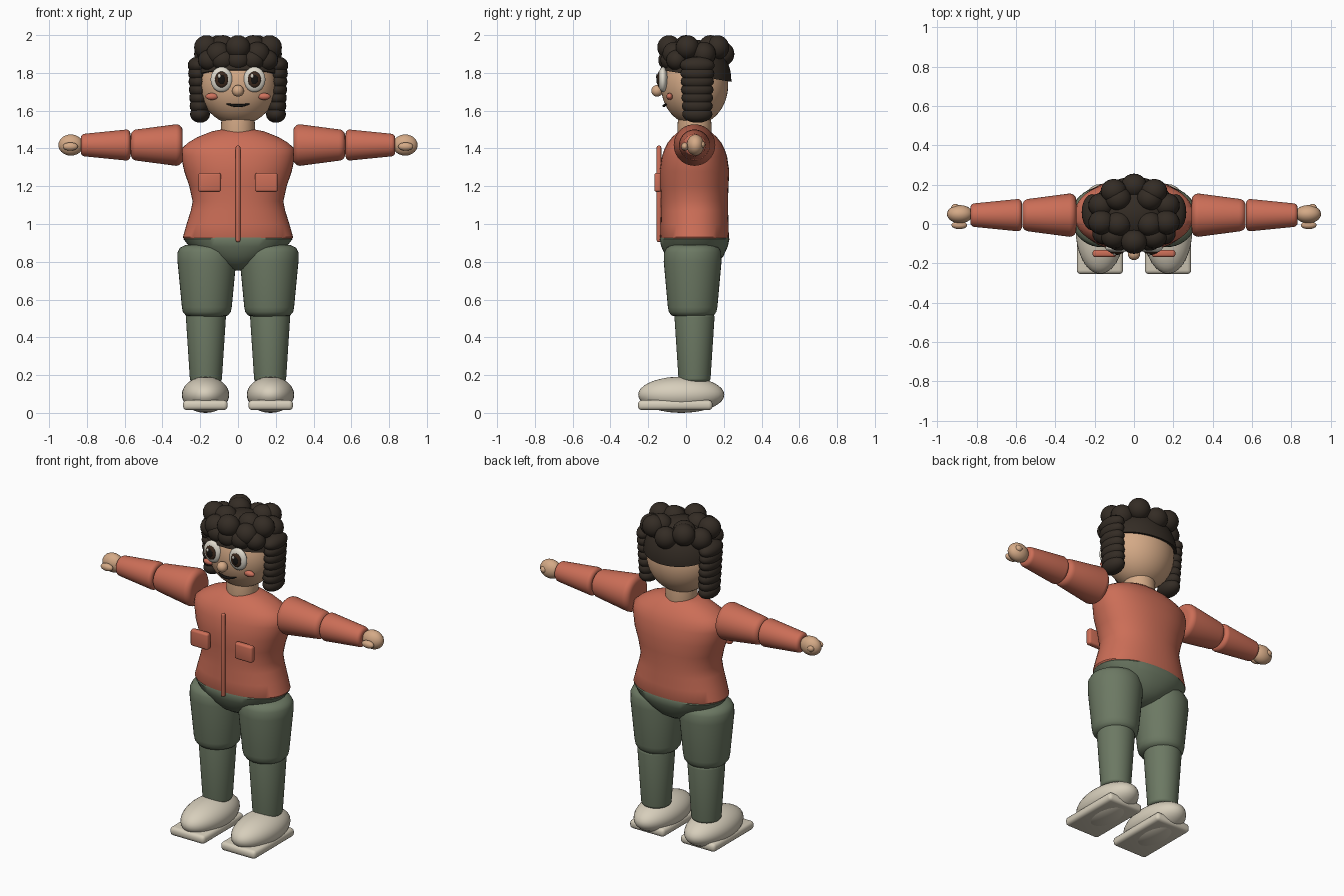
import bpy, bmesh, math
from mathutils import Vector, Matrix

if "Cube" in bpy.data.objects:
    bpy.data.objects.remove(bpy.data.objects["Cube"])


def mat(name, r, g, b):
    m = bpy.data.materials.new(name)
    m.diffuse_color = (r, g, b, 1)
    m.use_nodes = True
    m.node_tree.nodes["Principled BSDF"].inputs["Base Color"].default_value = m.diffuse_color
    return m


CORAL = mat("coral_cloth", 0.60, 0.155, 0.095)
GREEN = mat("olive_cloth", 0.15, 0.19, 0.125)
SKIN = mat("skin", 0.66, 0.40, 0.24)
HAIR = mat("dark_hair", 0.034, 0.025, 0.018)
CREAM = mat("cream_shoe", 0.68, 0.62, 0.50)
WHITE = mat("eye_white", 0.74, 0.70, 0.61)
BROWN = mat("iris_brown", 0.045, 0.022, 0.012)
BLACK = mat("black", 0.008, 0.007, 0.006)
BLUSH = mat("blush", 0.62, 0.17, 0.11)
CY = 0.045  # depth of the body axis


def finish(name, bm, material, angle=40):
    bmesh.ops.recalc_face_normals(bm, faces=bm.faces[:])
    me = bpy.data.meshes.new(name)
    bm.to_mesh(me)
    bm.free()
    me.materials.append(material)
    ob = bpy.data.objects.new(name, me)
    bpy.context.collection.objects.link(ob)
    bpy.ops.object.select_all(action='DESELECT')
    ob.select_set(True)
    bpy.context.view_layer.objects.active = ob
    bpy.ops.object.shade_smooth_by_angle(angle=math.radians(angle))
    return ob


def ball(name, loc, size, material, seg=28):
    bm = bmesh.new()
    bmesh.ops.create_uvsphere(bm, u_segments=seg, v_segments=seg // 2, radius=1)
    bm.transform(Matrix.Translation(loc) @ Matrix.Diagonal((*size, 1)))
    return finish(name, bm, material, 60)


def loft(name, rings, material, loc=(0, 0, 0), rot=None, power=2.0, seg=40):
    """Stack (height, half width, half depth) rings into a closed body."""
    bm = bmesh.new()
    rows = []
    for h, rx, ry in rings:
        row = []
        for i in range(seg):
            a = 2 * math.pi * i / seg
            c, s = math.cos(a), math.sin(a)
            row.append(bm.verts.new((
                rx * math.copysign(abs(c) ** (2 / power), c),
                ry * math.copysign(abs(s) ** (2 / power), s), h)))
        rows.append(row)
    for lo, hi in zip(rows, rows[1:]):
        for i in range(seg):
            j = (i + 1) % seg
            bm.faces.new((lo[i], lo[j], hi[j], hi[i]))
    bm.faces.new(rows[0])
    bm.faces.new(rows[-1])
    bm.transform(Matrix.Translation(loc) @ (rot or Matrix()))
    return finish(name, bm, material)


def limb(name, length, r0, r1, soft, material, loc, rot=None):
    """Tapered cylinder with rounded ends, growing along its axis."""
    prof = []
    for k in range(6):
        a = math.pi / 2 * k / 5
        prof.append((soft * (1 - math.sin(a)), soft * (1 - math.cos(a))))
    prof.reverse()
    start = [(h, r0 - d) for h, d in reversed([(p, soft - q) for p, q in
             [(soft - soft * math.cos(math.pi / 2 * k / 5), soft * math.sin(math.pi / 2 * k / 5))
              for k in range(6)]])]
    start.sort()
    end = [(length - h, r1 - (r0 - r)) for h, r in reversed(start)]
    return loft(name, [(h, r, r) for h, r in start + end], material, loc, rot)


def box(name, loc, size, bevel, material):
    bm = bmesh.new()
    bmesh.ops.create_cube(bm, size=1)
    bm.transform(Matrix.Translation(loc) @ Matrix.Diagonal((*size, 1)))
    bmesh.ops.bevel(bm, geom=bm.edges[:], offset=bevel, segments=3,
                    profile=0.5, affect='EDGES')
    return finish(name, bm, material, 30)


# Jacket body and hips
loft("jacket", [(0.92, 0.285, 0.178), (0.93, 0.292, 0.182), (1.0, 0.272, 0.18),
                (1.07, 0.25, 0.178), (1.12, 0.24, 0.177), (1.2, 0.258, 0.18),
                (1.28, 0.285, 0.184), (1.36, 0.302, 0.172), (1.40, 0.298, 0.158),
                (1.43, 0.265, 0.142), (1.46, 0.215, 0.118), (1.49, 0.14, 0.085),
                (1.50, 0.09, 0.06)],
     CORAL, (0, CY, 0), power=2.2, seg=48)
loft("hips", [(0.755, 0.02, 0.03), (0.765, 0.06, 0.08), (0.79, 0.12, 0.12),
              (0.83, 0.19, 0.153), (0.88, 0.258, 0.176), (0.92, 0.288, 0.185),
              (0.935, 0.28, 0.178)],
     GREEN, (0, CY, 0), power=2.2, seg=48)
box("zip_strip", (0, -0.143, 1.16), (0.024, 0.024, 0.51), 0.009, CORAL)

for s, side in ((-1, "left"), (1, "right")):
    out = Matrix.Rotation(s * math.pi / 2, 4, 'Y')
    # Pockets
    box(side + "_pocket", (s * 0.15, -0.15, 1.22), (0.12, 0.036, 0.1), 0.012, CORAL)
    # Arms and hands
    limb(side + "_upper_arm", 0.275, 0.11, 0.083, 0.035, CORAL, (s * 0.293, CY, 1.418), out)
    limb(side + "_forearm", 0.262, 0.082, 0.06, 0.022, CORAL, (s * 0.57, CY, 1.418), out)
    ball(side + "_hand", (s * 0.885, 0.05, 1.418), (0.066, 0.046, 0.056), SKIN)
    ball(side + "_thumb", (s * 0.888, -0.006, 1.41), (0.04, 0.02, 0.022), SKIN)
    ball(side + "_knuckle", (s * 0.908, 0.082, 1.42), (0.022, 0.02, 0.02), SKIN, 16)
    # Legs
    loft(side + "_thigh", [(0.51, 0.09, 0.09), (0.516, 0.112, 0.112), (0.535, 0.127, 0.126),
                           (0.56, 0.132, 0.131), (0.80, 0.155, 0.153), (0.85, 0.155, 0.151),
                           (0.875, 0.142, 0.138), (0.89, 0.11, 0.108)],
         GREEN, (s * 0.165, 0.035, 0))
    limb(side + "_shin", 0.36, 0.085, 0.106, 0.018, GREEN, (s * 0.17, CY, 0.165))
    # Shoes
    ball(side + "_shoe", (s * 0.172, -0.025, 0.096), (0.125, 0.228, 0.096), CREAM, 36)
    box(side + "_sole", (s * 0.173, -0.057, 0.041), (0.236, 0.395, 0.052), 0.02, CREAM)
    # Face details
    ex = s * 0.087
    ball(side + "_eye", (ex, -0.122, 1.765), (0.058, 0.026, 0.067), WHITE)
    ball(side + "_iris", (ex, -0.142, 1.765), (0.035, 0.012, 0.042), BROWN)
    ball(side + "_pupil", (ex, -0.15, 1.765), (0.02, 0.007, 0.026), BLACK, 20)
    ball(side + "_eye_glint", (ex - 0.012, -0.155, 1.783), (0.009, 0.005, 0.011), WHITE, 12)
    ball(side + "_cheek", (s * 0.138, -0.087, 1.675), (0.034, 0.017, 0.018), BLUSH, 20)
    # Side locks: a column of flattened curls
    for k in range(7):
        z = 1.84 - 0.043 * k
        ball(f"{side}_lock_{k}", (s * (0.213 - 0.002 * k), 0.06, z),
             (0.053, 0.092 - 0.002 * k, 0.046), HAIR, 20)

# Neck and head
limb("neck", 0.12, 0.09, 0.088, 0.012, SKIN, (0, CY, 1.465))
ball("head", (0, CY, 1.735), (0.205, 0.178, 0.21), SKIN, 48)
ball("nose", (0, -0.153, 1.705), (0.031, 0.031, 0.031), SKIN)

# Smiling mouth as a tapered curve
cu = bpy.data.curves.new("mouth", 'CURVE')
cu.dimensions = '3D'
cu.bevel_depth = 0.008
cu.bevel_resolution = 2
sp = cu.splines.new('POLY')
sp.points.add(12)
for i, p in enumerate(sp.points):
    t = i / 6 - 1
    p.co = (0.066 * t, -0.117 + 0.02 * t * t, 1.626 + 0.014 * t * t, 1)
    p.radius = 1 - 0.7 * t * t
mouth = bpy.data.objects.new("mouth", cu)
cu.materials.append(BLACK)
bpy.context.collection.objects.link(mouth)

# Hair cap: dome cut by a plane that rises toward the forehead
bm = bmesh.new()
bmesh.ops.create_uvsphere(bm, u_segments=48, v_segments=28, radius=1)
bm.transform(Matrix.Translation((0, 0.05, 1.76)) @ Matrix.Diagonal((0.218, 0.19, 0.215, 1)))
cut = bmesh.ops.bisect_plane(bm, geom=bm.verts[:] + bm.edges[:] + bm.faces[:],
                             plane_co=Vector((0, 0.05, 1.785)),
                             plane_no=Vector((0, 0.17, 1)), clear_inner=True)
rim = [e for e in cut['geom_cut'] if isinstance(e, bmesh.types.BMEdge)]
bmesh.ops.contextual_create(bm, geom=rim)
finish("hair_cap", bm, HAIR)

# Crown curls around the cap
for k in range(10):
    a = 2 * math.pi * (k + 0.5) / 10
    up = k % 2
    ball(f"crown_curl_{k}", (0.175 * math.cos(a), 0.052 + 0.142 * math.sin(a),
                             1.90 + 0.035 * up), (0.066, 0.062, 0.064), HAIR, 24)
for k, (x, y) in enumerate(((-0.08, 0.0), (0.08, 0.0), (-0.08, 0.13), (0.08, 0.13))):
    ball(f"top_curl_{k}", (x, y, 1.938), (0.066, 0.062, 0.062), HAIR, 24)

# Fringe curls over the forehead
for k, x in enumerate((-0.15, -0.078, 0.0, 0.078, 0.15)):
    ball(f"fringe_curl_{k}", (x, -0.092 + 1.9 * x * x, 1.868), (0.062, 0.055, 0.055), HAIR, 24)
